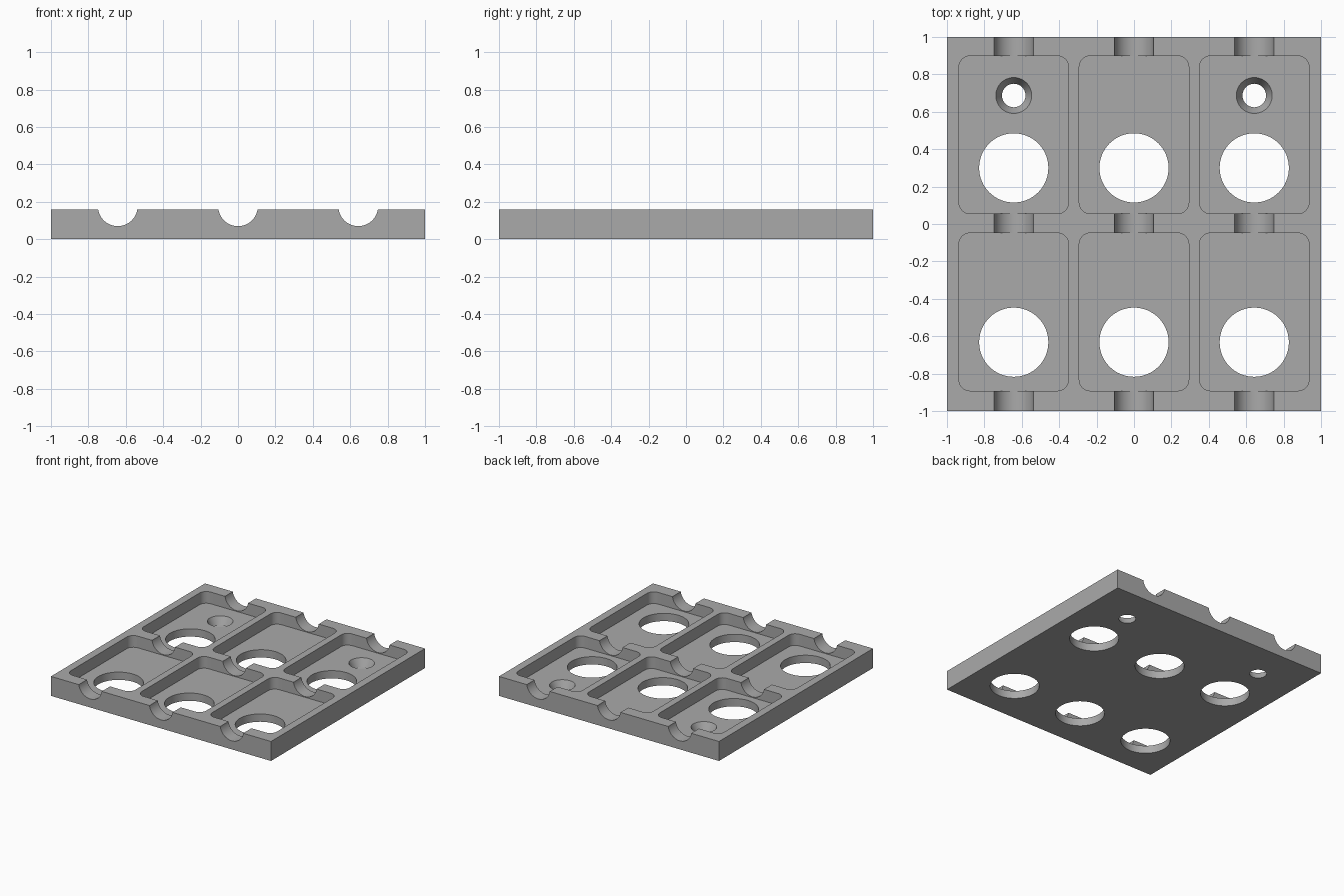
import bpy, bmesh, math

if "Cube" in bpy.data.objects:
    bpy.data.objects.remove(bpy.data.objects["Cube"])

grey = bpy.data.materials.new("plain grey")
grey.diffuse_color = (0.40, 0.40, 0.40, 1)
grey.use_nodes = True
grey.node_tree.nodes["Principled BSDF"].inputs["Base Color"].default_value = grey.diffuse_color

TOP, FLOOR = 0.16, 0.064
COLUMNS = (-0.643, 0.0, 0.643)


def prism(name, bottom, top):
    """Closed solid between two matching loops of points."""
    bm = bmesh.new()
    a = [bm.verts.new(p) for p in bottom]
    b = [bm.verts.new(p) for p in top]
    n = len(a)
    bm.faces.new(a[::-1])
    bm.faces.new(b)
    for i in range(n):
        bm.faces.new((a[i], a[(i + 1) % n], b[(i + 1) % n], b[i]))
    bmesh.ops.recalc_face_normals(bm, faces=bm.faces)
    mesh = bpy.data.meshes.new(name)
    bm.to_mesh(mesh)
    bm.free()
    obj = bpy.data.objects.new(name, mesh)
    bpy.context.collection.objects.link(obj)
    mesh.materials.append(grey)
    return obj


def circle(x, y, z, r, n=64):
    return [(x + r * math.cos(2 * math.pi * i / n),
             y + r * math.sin(2 * math.pi * i / n), z) for i in range(n)]


def rounded_rect(cx, cy, hx, hy, r, z, n=8):
    pts = []
    for q, (sx, sy) in enumerate(((1, 1), (-1, 1), (-1, -1), (1, -1))):
        for i in range(n + 1):
            t = math.pi / 2 * (q + i / n)
            pts.append((cx + sx * (hx - r) + r * math.cos(t),
                        cy + sy * (hy - r) + r * math.sin(t), z))
    return pts


# Square plate
square = ((-1, -1), (1, -1), (1, 1), (-1, 1))
plate = prism("tray_plate", [(x, y, 0) for x, y in square],
              [(x, y, TOP) for x, y in square])

cutters = []
for x in COLUMNS:
    # Rounded pockets, each with a large through hole
    for pocket_y, hole_y in ((0.477, 0.30), (-0.470, -0.632)):
        cutters.append(prism("pocket_cutter",
                             rounded_rect(x, pocket_y, 0.293, 0.422, 0.06, FLOOR),
                             rounded_rect(x, pocket_y, 0.293, 0.422, 0.06, 0.3)))
        cutters.append(prism("hole_cutter", circle(x, hole_y, -0.1, 0.185),
                             circle(x, hole_y, 0.12, 0.185)))
    # Round-bottomed channel running front to back
    ring = circle(x, 0, 0.176, 0.106)
    cutters.append(prism("channel_cutter",
                         [(px, -1.1, 0.176 + py) for px, py, _ in ring],
                         [(px, 1.1, 0.176 + py) for px, py, _ in ring]))

# Tapered screw holes in the two back corner pockets
slope = (0.096 - 0.063) / FLOOR
for x in (COLUMNS[0], COLUMNS[2]):
    cutters.append(prism("screw_hole_cutter",
                         circle(x, 0.687, -0.02, 0.063 - 0.02 * slope, 48),
                         circle(x, 0.687, FLOOR + 0.02, 0.096 + 0.02 * slope, 48)))

bpy.context.view_layer.objects.active = plate
for cutter in cutters:
    mod = plate.modifiers.new("cut", 'BOOLEAN')
    mod.operation = 'DIFFERENCE'
    mod.solver = 'EXACT'
    mod.object = cutter
    bpy.ops.object.modifier_apply(modifier=mod.name)
for cutter in cutters:
    bpy.data.objects.remove(cutter, do_unlink=True)

bpy.ops.object.select_all(action='DESELECT')
plate.select_set(True)
bpy.ops.object.shade_smooth_by_angle(angle=math.radians(30))
